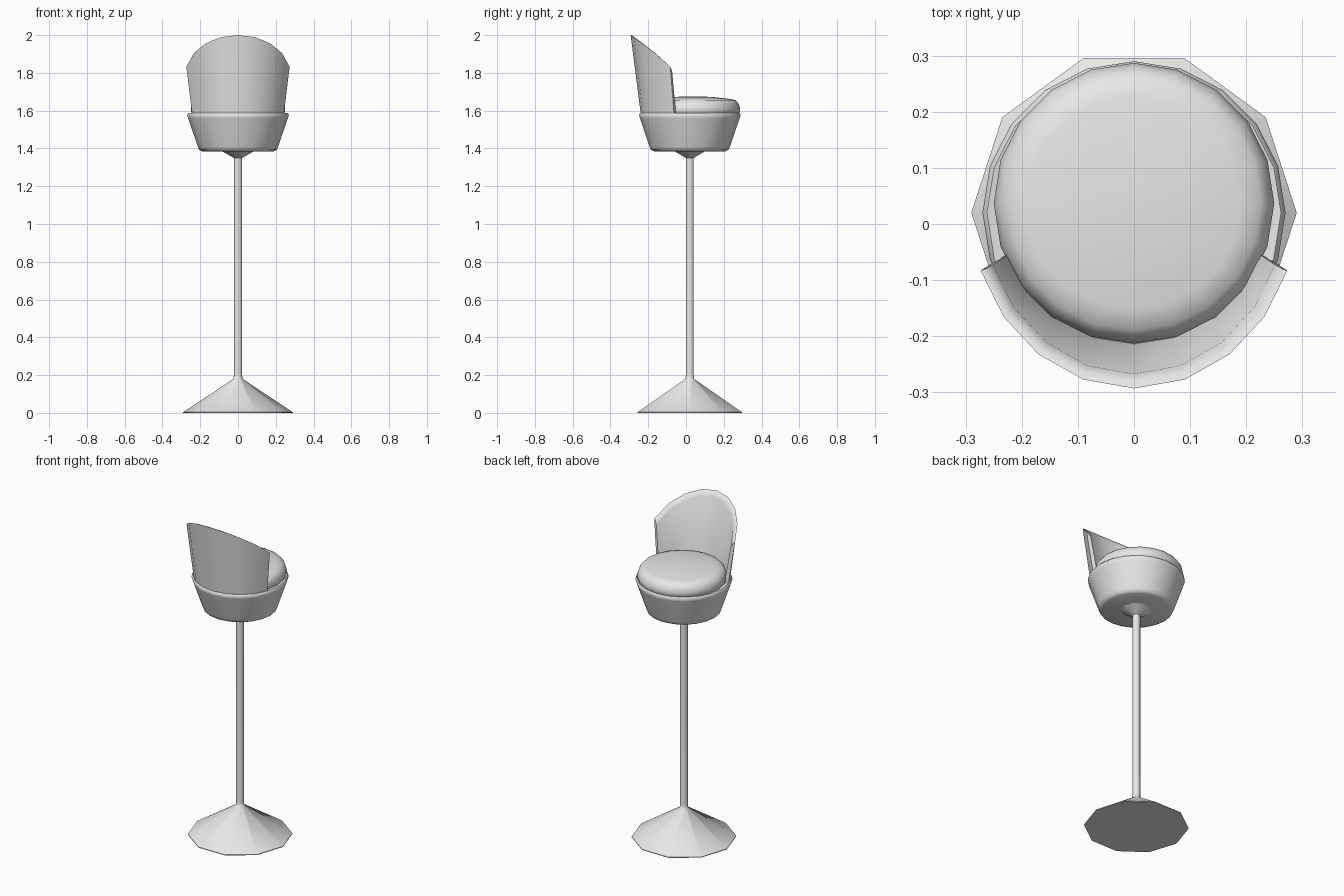
import bpy, bmesh
from math import sin, cos, pi, radians

cube = bpy.data.objects.get("Cube")
if cube:
    bpy.data.objects.remove(cube)

grey = bpy.data.materials.new("light_grey")
grey.use_nodes = True
grey.diffuse_color = (0.8, 0.8, 0.8, 1)
grey.node_tree.nodes["Principled BSDF"].inputs["Base Color"].default_value = (0.8, 0.8, 0.8, 1)


def finish(bm, name, angle):
    """Turn a bmesh into a shaded object."""
    bmesh.ops.remove_doubles(bm, verts=bm.verts, dist=0.0005)
    bmesh.ops.recalc_face_normals(bm, faces=bm.faces)
    mesh = bpy.data.meshes.new(name)
    bm.to_mesh(mesh)
    bm.free()
    mesh.materials.append(grey)
    obj = bpy.data.objects.new(name, mesh)
    bpy.context.collection.objects.link(obj)
    bpy.ops.object.select_all(action='DESELECT')
    obj.select_set(True)
    bpy.context.view_layer.objects.active = obj
    bpy.ops.object.shade_smooth_by_angle(angle=radians(angle))
    return obj


def lathe(name, profile, sides, y, angle):
    """Revolve (radius, height) points about a vertical axis."""
    bm = bmesh.new()
    pts = [bm.verts.new((r, y, z)) for r, z in profile]
    edges = [bm.edges.new(pair) for pair in zip(pts, pts[1:])]
    bmesh.ops.spin(bm, geom=pts + edges, cent=(0, y, 0), axis=(0, 0, 1),
                   angle=2 * pi, steps=sides)
    return finish(bm, name, angle)


# Conical foot, pole and flared hub under the seat
lathe("pedestal", [(0, 0), (0.29, 0), (0.29, 0.004), (0.024, 0.18), (0.022, 0.2),
                   (0.022, 1.35), (0.09, 1.388), (0, 1.388)], 10, 0.02, 50)

# Tapered seat shell with a rounded rim
lathe("seat_shell", [(0, 1.385), (0.19, 1.385), (0.206, 1.393), (0.213, 1.41),
                     (0.264, 1.56), (0.27, 1.578), (0.262, 1.587), (0.245, 1.583),
                     (0, 1.583)], 20, 0.02, 60)

# Domed cushion
lathe("cushion", [(0, 1.575), (0.235, 1.575), (0.247, 1.59), (0.25, 1.61),
                  (0.243, 1.635), (0.226, 1.656), (0.19, 1.663), (0.1, 1.673),
                  (0, 1.676)], 20, 0.037, 60)


# Wraparound backrest, flared outwards, with its top cut on a slope
def section(step):
    a = step * pi / 10
    def at(r, y, z):
        return (r * sin(a), y - r * cos(a), z)
    top = 1.773 + 0.227 * cos(a)
    if abs(step) == 4:
        top = 1.832
    t = (top - 1.57) / 0.43
    outer = 0.255 + 0.038 * max(t, 0.85)
    shift = 0.015 * (1 - t)
    return [at(0.254, 0.016, 1.57), at(outer, shift, top),
            at(outer - 0.01, shift, top - 0.004),
            at(outer - 0.023, shift + 0.003, top - 0.03),
            at(0.232, 0.02, 1.57)]


bm = bmesh.new()
rows = [[bm.verts.new(p) for p in section(s)] for s in range(-4, 5)]
for a, b in zip(rows, rows[1:]):
    for i in range(5):
        j = (i + 1) % 5
        bm.faces.new((a[i], a[j], b[j], b[i]))
bm.faces.new(rows[0])
bm.faces.new(rows[-1])
finish(bm, "backrest", 40)
